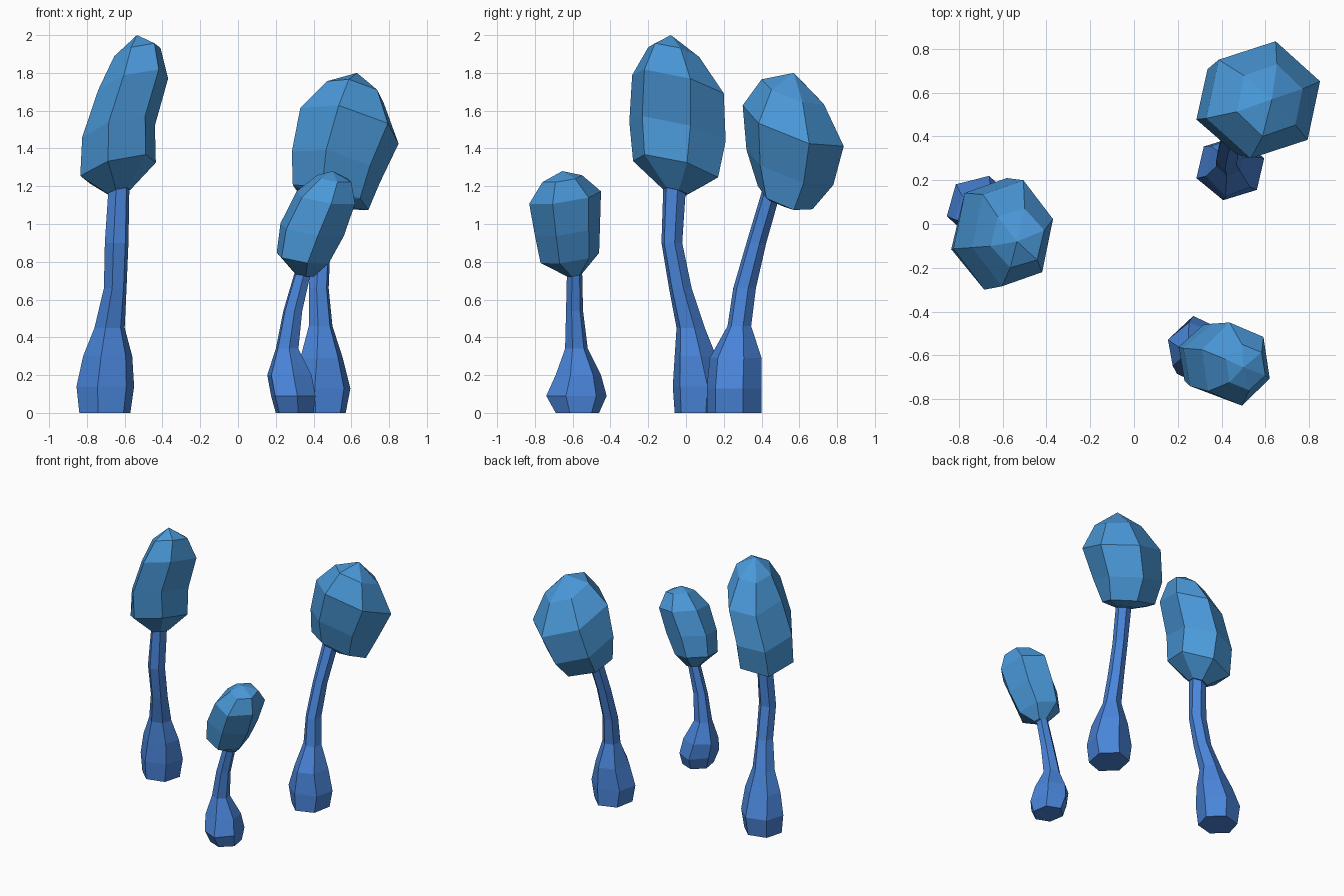
import bpy, bmesh, math

if "Cube" in bpy.data.objects:
    bpy.data.objects.remove(bpy.data.objects["Cube"])


def material(name, rgb):
    m = bpy.data.materials.new(name)
    m.diffuse_color = (*rgb, 1)
    m.use_nodes = True
    m.node_tree.nodes["Principled BSDF"].inputs["Base Color"].default_value = m.diffuse_color
    return m


STEM = material("stem blue", (0.068, 0.235, 0.70))
CAP = material("cap sky blue", (0.068, 0.315, 0.69))


def loft(name, rings, phase, mat, tilt=(0, 0), apex=None, sides=6):
    """Faceted skin over rings (z, x min, x max, y min, y max), tilted by slope."""
    angs = [math.radians(phase) + math.tau * i / sides for i in range(sides)]

    def fit(vals):
        lo, hi = min(vals), max(vals)
        return [(v - lo) / (hi - lo) for v in vals]
    us, vs = fit([math.cos(a) for a in angs]), fit([math.sin(a) for a in angs])
    bm = bmesh.new()
    loops = []
    for z, x0, x1, y0, y1 in rings:
        loop = []
        for u, v in zip(us, vs):
            dx, dy = (u - .5) * (x1 - x0), (v - .5) * (y1 - y0)
            loop.append(bm.verts.new((x0 + u * (x1 - x0), y0 + v * (y1 - y0),
                                      z + tilt[0] * dx + tilt[1] * dy)))
        loops.append(loop)
    for a, b in zip(loops, loops[1:]):
        for i in range(sides):
            j = (i + 1) % sides
            bm.faces.new((a[i], a[j], b[j], b[i]))
    bm.faces.new(loops[0][::-1])
    top = loops[-1]
    if apex:
        tip = bm.verts.new(apex)
        for i in range(sides):
            bm.faces.new((top[i], top[(i + 1) % sides], tip))
    else:
        bm.faces.new(top)
    bmesh.ops.recalc_face_normals(bm, faces=bm.faces)
    me = bpy.data.meshes.new(name)
    bm.to_mesh(me)
    bm.free()
    me.materials.append(mat)
    ob = bpy.data.objects.new(name, me)
    bpy.context.collection.objects.link(ob)


# Tall left mushroom
loft("tall_stem", [
    (0, -.84, -.57, -.06, .20), (.14, -.855, -.55, -.07, .22),
    (.30, -.82, -.56, -.06, .16), (.45, -.76, -.60, -.05, .10),
    (.66, -.71, -.59, -.09, .03), (.90, -.705, -.58, -.13, -.02),
    (1.2, -.685, -.575, -.12, 0)], 15, STEM)
loft("tall_cap", [
    (1.17, -.69, -.57, -.12, .01), (1.29, -.835, -.435, -.28, .17),
    (1.49, -.825, -.44, -.30, .21), (1.74, -.74, -.37, -.285, .20),
    (1.91, -.655, -.41, -.20, .07)], 15, CAP, (.25, -.25), (-.535, -.08, 2))

# Wide rear mushroom
loft("wide_stem", [
    (0, .31, .57, .11, .40), (.13, .285, .595, .11, .40),
    (.29, .33, .555, .125, .40), (.46, .375, .50, .22, .345),
    (.66, .375, .48, .25, .37), (.90, .39, .49, .32, .425),
    (1.2, .42, .53, .41, .51)], 18, STEM)
loft("wide_cap", [
    (1.12, .41, .57, .42, .57), (1.14, .29, .69, .38, .67),
    (1.30, .285, .75, .32, .78), (1.52, .33, .85, .30, .835),
    (1.70, .47, .77, .40, .73)], 18, CAP, (-.25, -.35), (.63, .57, 1.8))

# Small front mushroom
loft("small_stem", [
    (0, .20, .40, -.69, -.46), (.09, .175, .41, -.74, -.42),
    (.20, .155, .39, -.69, -.45), (.34, .20, .32, -.64, -.52),
    (.54, .24, .34, -.635, -.545), (.76, .305, .39, -.63, -.55)], 40, STEM)
loft("small_cap", [
    (.73, .30, .40, -.63, -.55), (.82, .205, .48, -.77, -.46),
    (.97, .225, .56, -.80, -.455), (1.14, .31, .62, -.83, -.45),
    (1.24, .42, .60, -.76, -.55)], 40, CAP, (-.15, .15), (.50, -.655, 1.28))
